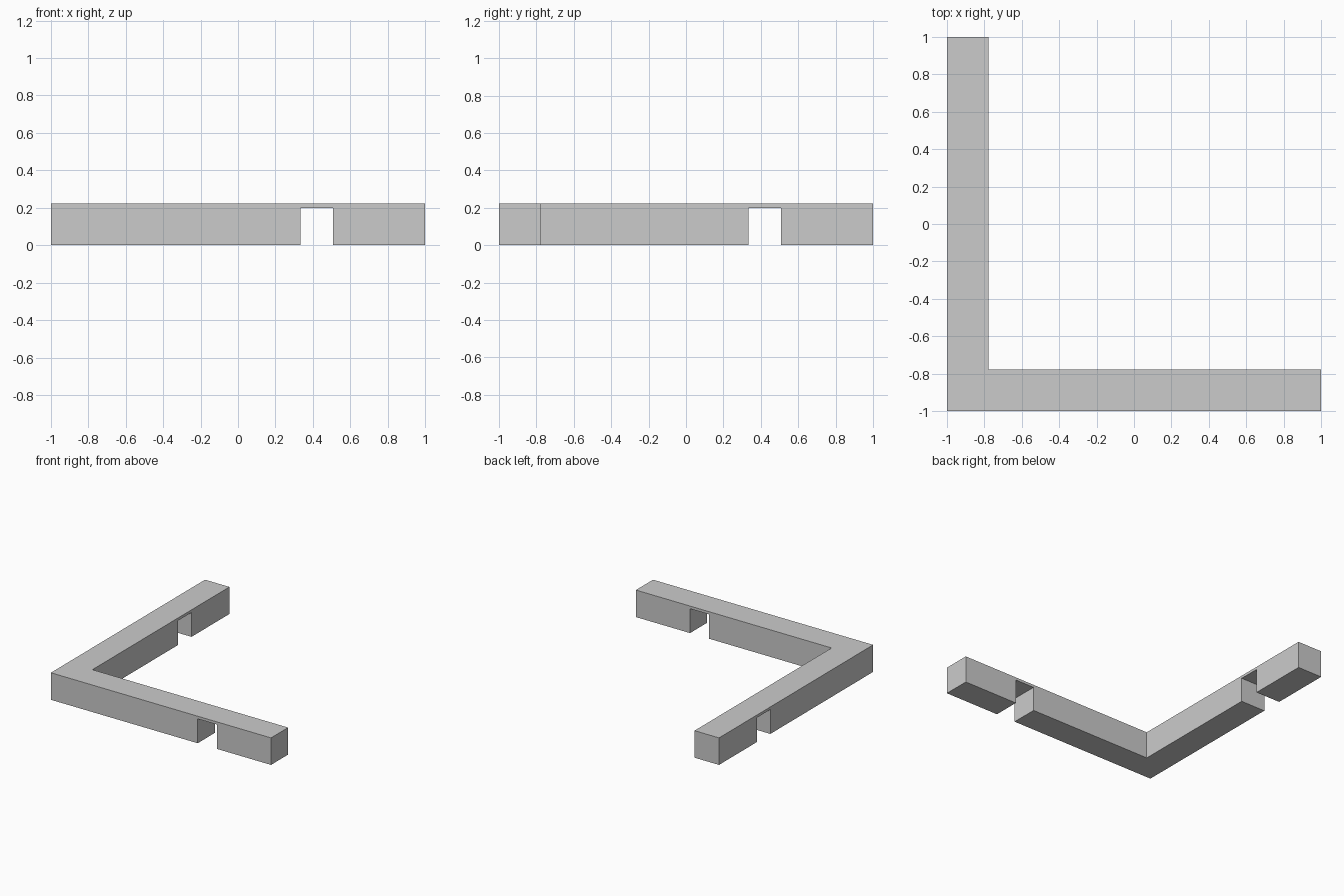
import bpy, bmesh

if "Cube" in bpy.data.objects:
    bpy.data.objects.remove(bpy.data.objects["Cube"])

W = 0.222               # bar width and height
NOTCH = (0.334, 0.508)  # notch span along each arm
NOTCH_TOP = 0.20


def prism(name, outline, z0, z1):
    """Extrude a counter-clockwise XY outline from z0 to z1."""
    bm = bmesh.new()
    face = bm.faces.new([bm.verts.new((x, y, z0)) for x, y in outline])
    ext = bmesh.ops.extrude_face_region(bm, geom=[face], use_keep_orig=True)
    top = [v for v in ext["geom"] if isinstance(v, bmesh.types.BMVert)]
    bmesh.ops.translate(bm, verts=top, vec=(0, 0, z1 - z0))
    bmesh.ops.recalc_face_normals(bm, faces=bm.faces)
    mesh = bpy.data.meshes.new(name)
    bm.to_mesh(mesh)
    bm.free()
    obj = bpy.data.objects.new(name, mesh)
    bpy.context.collection.objects.link(obj)
    return obj


# L-shaped bar
inner = -1 + W
frame = prism("corner_frame", [(-1, -1), (1, -1), (1, inner),
                               (inner, inner), (inner, 1), (-1, 1)], 0, W)

# One notch under each arm, mirrored across the diagonal
a, b = NOTCH
lo, hi = -1.1, inner + 0.1
slot = [(a, lo), (b, lo), (b, hi), (a, hi)]
cutters = [prism("front_notch_cutter", slot, -0.1, NOTCH_TOP),
           prism("left_notch_cutter", [(y, x) for x, y in reversed(slot)], -0.1, NOTCH_TOP)]

bpy.context.view_layer.objects.active = frame
for cutter in cutters:
    cutter.hide_render = True
    mod = frame.modifiers.new(cutter.name, "BOOLEAN")
    mod.operation = "DIFFERENCE"
    mod.solver = "EXACT"
    mod.object = cutter
    bpy.ops.object.modifier_apply(modifier=mod.name)
    bpy.data.objects.remove(cutter)
